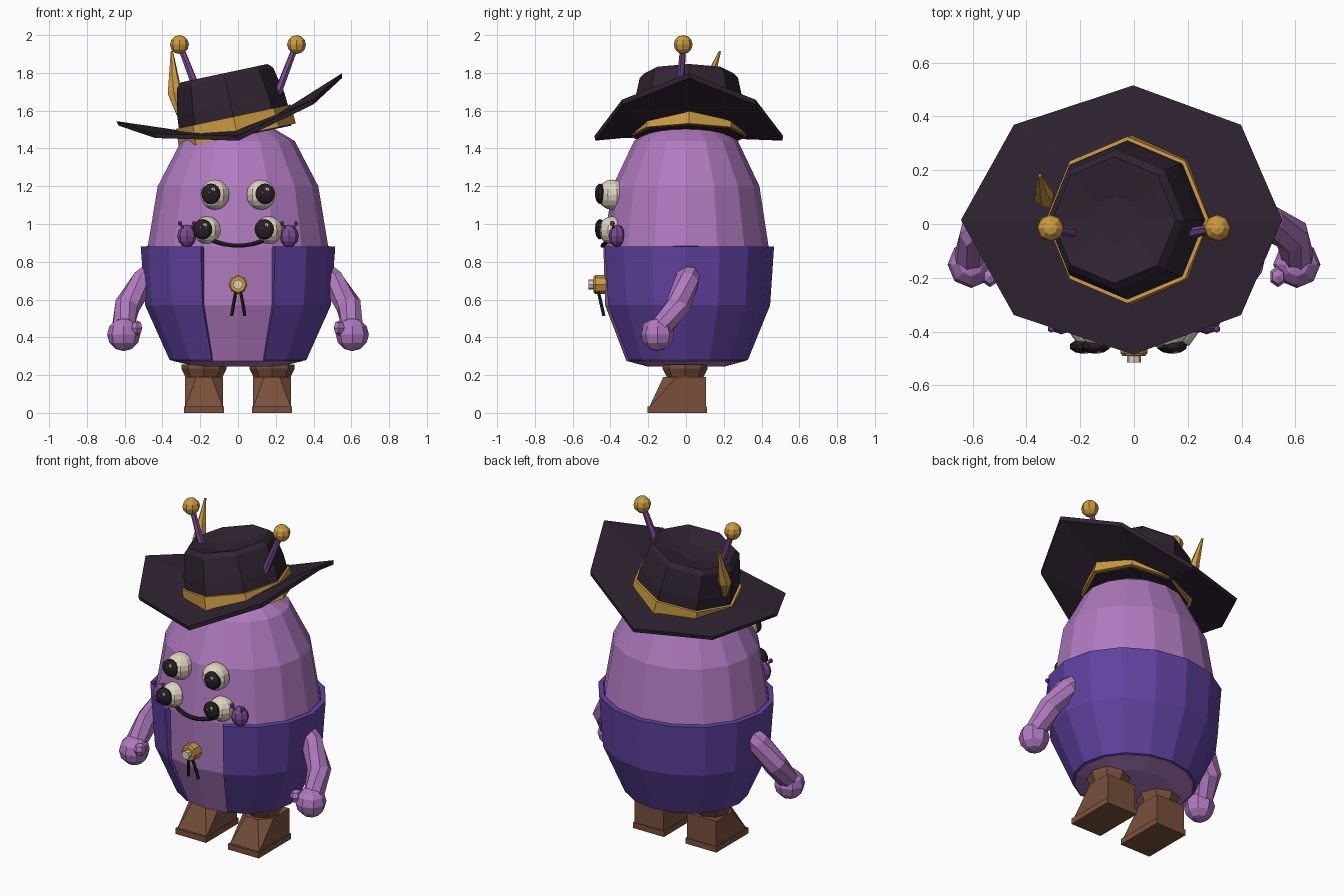
import bpy, bmesh, math
from mathutils import Vector, Matrix

if "Cube" in bpy.data.objects:
    bpy.data.objects.remove(bpy.data.objects["Cube"])


def material(name, rgb):
    m = bpy.data.materials.new(name)
    m.use_nodes = True
    lin = [(c / 255 / 12.92) if c < 11 else ((c / 255 + 0.055) / 1.055) ** 2.4 for c in rgb]
    m.diffuse_color = (*lin, 1)
    bsdf = next(n for n in m.node_tree.nodes if n.type == 'BSDF_PRINCIPLED')
    bsdf.inputs["Base Color"].default_value = (*lin, 1)
    return m


SKIN = material("lilac skin", (176, 122, 192))
JACKET = material("violet jacket", (96, 66, 160))
HAT = material("dark hat felt", (48, 36, 50))
GOLD = material("gold", (204, 156, 62))
BROWN = material("brown leather", (120, 80, 58))
CREAM = material("cream eye", (222, 212, 190))
BLACK = material("black", (38, 30, 36))
PLUM = material("plum", (122, 74, 145))


def finish(name, bm, mat, matrix=Matrix()):
    bmesh.ops.recalc_face_normals(bm, faces=bm.faces[:])
    me = bpy.data.meshes.new(name)
    bm.to_mesh(me)
    bm.free()
    me.materials.append(mat)
    ob = bpy.data.objects.new(name, me)
    ob.matrix_world = matrix
    bpy.context.collection.objects.link(ob)
    return ob


def bridge(bm, rings, sides, skip=(), cap=True):
    """Skin consecutive rings with quads, leaving out skipped columns."""
    for a, b in zip(rings, rings[1:]):
        for i in range(sides):
            if i not in skip:
                j = (i + 1) % sides
                bm.faces.new((a[i], a[j], b[j], b[i]))
    if cap:
        bm.faces.new(rings[0])
        bm.faces.new(rings[-1])


def lathe(name, profile, mat, sides=16, depth=1.0, skip=(), cap=True, matrix=Matrix()):
    """Turn (radius, height) points; column 0 starts at the front."""
    bm = bmesh.new()
    rings = []
    for r, z in profile:
        angles = [math.tau * i / sides for i in range(sides)]
        rings.append([bm.verts.new((r * math.sin(a), -r * depth * math.cos(a), z)) for a in angles])
    bridge(bm, rings, sides, skip, cap)
    return finish(name, bm, mat, matrix)


def tube(name, points, mat, sides=8):
    """Skin a path of (position, radius) points."""
    bm = bmesh.new()
    pos = [Vector(p) for p, r in points]
    rings = []
    for k, (p, r) in enumerate(points):
        way = pos[min(k + 1, len(pos) - 1)] - pos[max(k - 1, 0)]
        q = way.to_track_quat('Z', 'Y')
        rings.append([bm.verts.new(pos[k] + q @ Vector((r * math.cos(math.tau * i / sides),
                                                        r * math.sin(math.tau * i / sides), 0)))
                      for i in range(sides)])
    bridge(bm, rings, sides)
    return finish(name, bm, mat)


def ball(name, center, size, mat, segments=8, rings=6):
    bm = bmesh.new()
    scale = Vector((size,) * 3) if isinstance(size, float) else Vector(size)
    bmesh.ops.create_uvsphere(bm, u_segments=segments, v_segments=rings, radius=1,
                              matrix=Matrix.Translation(center) @ Matrix.Diagonal((*scale, 1)))
    return finish(name, bm, mat)


def hull(name, points, mat):
    bm = bmesh.new()
    verts = [bm.verts.new(p) for p in points]
    bmesh.ops.convex_hull(bm, input=verts)
    return finish(name, bm, mat)


# Egg-shaped body and the open-fronted jacket
lathe("body", [(0.22, 0.245), (0.345, 0.275), (0.468, 0.57), (0.478, 0.88), (0.425, 1.2),
               (0.3, 1.44), (0.18, 1.51), (0.06, 1.53)], SKIN, depth=0.915)
jacket = lathe("jacket", [(0.05, 0.25), (0.25, 0.255), (0.362, 0.28), (0.492, 0.57), (0.515, 0.88)],
               JACKET, depth=0.905, skip=(0, 15), cap=False)
wall = jacket.modifiers.new("thickness", 'SOLIDIFY')
wall.thickness = 0.03
wall.offset = -1

# Limbs, boots and face, one set per side
for s, side in ((-1, "right"), (1, "left")):
    tube(side + "_arm", [((s * 0.44, 0.02, 0.75), 0.06), ((s * 0.5, 0.005, 0.7), 0.066),
                         ((s * 0.585, -0.04, 0.57), 0.068), ((s * 0.61, -0.13, 0.45), 0.06)], SKIN)
    ball(side + "_hand", (s * 0.605, -0.15, 0.415), 0.088, SKIN)
    ball(side + "_thumb", (s * 0.535, -0.195, 0.45), (0.033, 0.04, 0.04), SKIN, 6, 4)

    x = s * 0.18
    at = Matrix.Translation((x, -0.005, 0))
    lathe(side + "_leg", [(0.085, 0.18), (0.085, 0.31)], SKIN, 8, matrix=at)
    lathe(side + "_boot_cuff", [(0.095, 0.185), (0.12, 0.235), (0.12, 0.255)], BROWN, 8, matrix=at)
    hull(side + "_boot", [(x + e * w, y, z) for e in (-1, 1) for w, y, z in
                          ((0.1, -0.195, 0.03), (0.1, 0.105, 0.03), (0.1, 0.105, 0.19),
                           (0.1, -0.05, 0.19), (0.04, -0.12, 0.19))], BROWN)
    hull(side + "_boot_sole", [(x + e * 0.105, y, z) for e in (-1, 1)
                               for y in (-0.205, 0.11) for z in (0, 0.035)], BROWN)

    # Two stacked eyes with offset pupils and glints
    for level, ex, ez, r, px in (("upper", 0.122, 1.155, 0.08, s * 0.143),
                                 ("lower", 0.163, 0.967, 0.074, s * 0.163 - 0.024)):
        ball(f"{side}_{level}_eye", (s * ex, -0.39, ez), r, CREAM, 10, 8)
        ball(f"{side}_{level}_pupil", (px, -0.455, ez + 0.005), (0.054, 0.027, 0.054), BLACK, 10, 8)
        for gx, gz, gr in ((0.012, 0.028, 0.012), (-0.012, 0.012, 0.007)):
            ball(f"{side}_{level}_glint", (px + gx, -0.474, ez + gz), (gr, 0.008, gr), CREAM, 6, 4)

    # Cheek with two tiny feelers
    cx = s * 0.27
    ball(side + "_cheek", (cx, -0.365, 0.937), (0.052, 0.045, 0.06), PLUM)
    for e in (-1, 1):
        tube(side + "_cheek_feeler", [((cx + e * 0.015, -0.38, 0.97), 0.008),
                                      ((cx + e * 0.036, -0.39, 1.0), 0.006)], PLUM, 5)
        ball(side + "_cheek_feeler_tip", (cx + e * 0.037, -0.39, 1.003), 0.014, PLUM, 6, 4)

    # Antennae
    tube(side + "_antenna", [((s * 0.205, -0.035, 1.68), 0.022), ((s * 0.305, -0.015, 1.94), 0.016)],
         PLUM, 6)
    ball(side + "_antenna_ball", (s * 0.31, -0.015, 1.95), 0.05, GOLD)

    # Tie cords below the badge
    tube(side + "_tie_cord", [((s * 0.01, -0.468, 0.66), 0.009), ((s * 0.035, -0.435, 0.515), 0.009)],
         BLACK, 5)

# Smile
steps = [i / 4 - 1 for i in range(9)]
tube("smile", [((t * 0.13, -0.442 + 0.025 * t * t, 0.885 + 0.026 * t * t), 0.012) for t in steps], BLACK, 6)

# Badge facing forward
face_front = Matrix.Translation((0, -0.42, 0.68)) @ Matrix.Rotation(math.pi / 2, 4, 'X')
lathe("badge", [(0.05, 0), (0.05, 0.06), (0.042, 0.07)], GOLD, 8, matrix=face_front)
lathe("badge_stud", [(0.026, 0.05), (0.026, 0.095)], CREAM, 8, matrix=face_front)

# Tilted hat: dented crown, band and a brim curled up at the sides
tilt = Matrix.Translation((-0.01, 0.015, 1.5)) @ Matrix.Rotation(math.radians(-12), 4, 'Y')
lathe("hat_crown", [(0.29, -0.04), (0.3, 0), (0.29, 0.14), (0.26, 0.28), (0.235, 0.305), (0.19, 0.295),
                    (0.09, 0.27)], HAT, 8, matrix=tilt)
lathe("hat_band", [(0.295, -0.034), (0.316, -0.034), (0.31, 0.07), (0.295, 0.07)], GOLD, 8,
      cap=False, matrix=tilt)


def brim_ring(bm, rx, ry, low, curl):
    angles = [math.tau * i / 8 for i in range(8)]
    return [bm.verts.new((rx * math.cos(a), ry * math.sin(a), low + curl * math.cos(a) ** 2))
            for a in angles]


bm = bmesh.new()
bridge(bm, [brim_ring(bm, 0.29, 0.29, -0.005, 0.06), brim_ring(bm, 0.61, 0.5, -0.035, 0.21),
            brim_ring(bm, 0.605, 0.495, -0.06, 0.21), brim_ring(bm, 0.29, 0.29, -0.035, 0.06)],
       8, cap=False)
finish("hat_brim", bm, HAT, tilt)

# Feather tucked behind the band
tube("feather", [((-0.315, 0.07, 1.58), 0.012), ((-0.335, 0.1, 1.69), 0.04), ((-0.34, 0.13, 1.78), 0.026),
                 ((-0.35, 0.18, 1.915), 0.006)], GOLD, 6)
